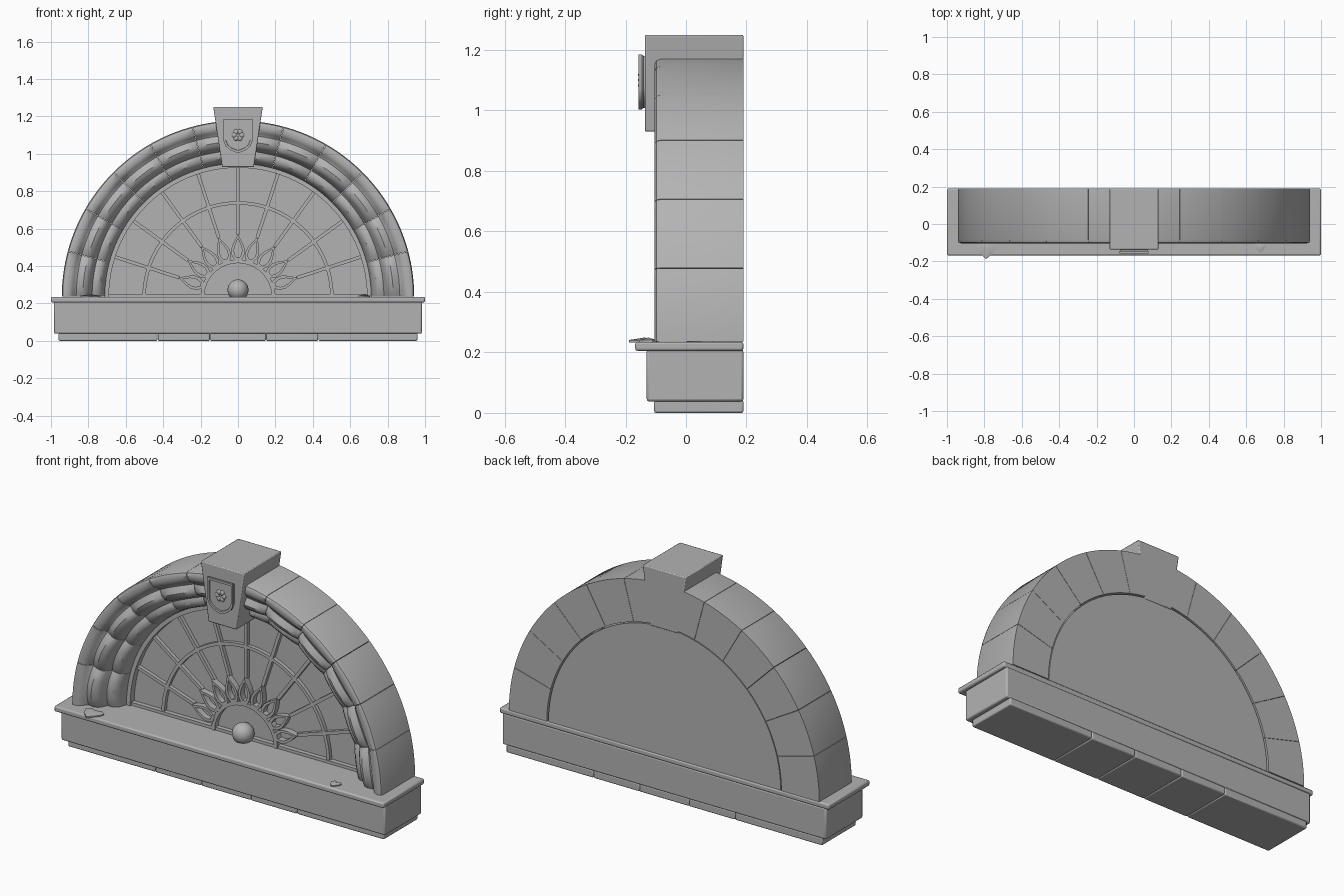
import bpy, bmesh, math
from math import sin, cos, pi, radians

if "Cube" in bpy.data.objects:
    bpy.data.objects.remove(bpy.data.objects["Cube"])

CZ = 0.235          # springing height of the arch
BACK = 0.19
stone = bpy.data.materials.new("grey stone")
stone.diffuse_color = (0.45, 0.45, 0.45, 1)
stone.use_nodes = True
stone.node_tree.nodes["Principled BSDF"].inputs["Base Color"].default_value = stone.diffuse_color


def finish(name, bm, bevel=0.0, smooth=True, segs=2):
    bmesh.ops.recalc_face_normals(bm, faces=bm.faces)
    me = bpy.data.meshes.new(name)
    bm.to_mesh(me)
    bm.free()
    ob = bpy.data.objects.new(name, me)
    bpy.context.collection.objects.link(ob)
    me.materials.append(stone)
    if bevel:
        m = ob.modifiers.new("bevel", 'BEVEL')
        m.width, m.segments, m.limit_method = bevel, segs, 'ANGLE'
    if smooth:
        bpy.ops.object.select_all(action='DESELECT')
        ob.select_set(True)
        bpy.context.view_layer.objects.active = ob
        bpy.ops.object.shade_smooth_by_angle(angle=radians(35))
    return ob


def prism(bm, pts, y0, y1):
    """Extrude an x-z outline from y0 to y1."""
    a = [bm.verts.new((x, y0, z)) for x, z in pts]
    b = [bm.verts.new((x, y1, z)) for x, z in pts]
    bm.faces.new(a)
    bm.faces.new(b[::-1])
    for i in range(len(pts)):
        j = (i + 1) % len(pts)
        bm.faces.new((a[i], b[i], b[j], a[j]))


def box(name, x0, x1, y0, y1, z0, z1, bevel):
    bm = bmesh.new()
    prism(bm, [(x0, z0), (x1, z0), (x1, z1), (x0, z1)], y0, y1)
    return finish(name, bm, bevel)


def polar(r, a):
    return (r * cos(a), CZ + r * sin(a))


def arc_bar(bm, r0, r1, y0, y1, a0=0.0, a1=pi, n=48):
    """Curved bar with a rectangular section."""
    rings = []
    for i in range(n + 1):
        a = a0 + (a1 - a0) * i / n
        ring = []
        for r, y in ((r0, y0), (r1, y0), (r1, y1), (r0, y1)):
            x, z = polar(r, a)
            ring.append(bm.verts.new((x, y, z)))
        rings.append(ring)
    for p, q in zip(rings, rings[1:]):
        for k in range(4):
            l = (k + 1) % 4
            bm.faces.new((p[k], p[l], q[l], q[k]))
    bm.faces.new(rings[0])
    bm.faces.new(rings[-1][::-1])


# Sill: plinth blocks, body and projecting ledge
joints = [-0.96, -0.43, -0.15, 0.15, 0.43, 0.96]
for i, (a, b) in enumerate(zip(joints, joints[1:])):
    box(f"plinth_block_{i}", a + 0.001, b - 0.001, -0.105, BACK, 0.0, 0.042, 0.006)
box("sill_body", -0.983, 0.983, -0.13, BACK, 0.038, 0.21, 0.008)
box("sill_ledge", -1.0, 1.0, -0.168, BACK, 0.205, CZ, 0.008)

# Arch stones: moulded radial section (radius, y, pillow amount)
section = [(0.942, BACK, 0), (0.942, -0.085, 0), (0.937, -0.098, 0), (0.925, -0.104, 0),
           (0.90, -0.098, .004), (0.885, -0.085, .010), (0.875, -0.068, .016), (0.865, -0.060, .020),
           (0.85, -0.062, .026), (0.83, -0.066, .030), (0.81, -0.058, .030), (0.795, -0.042, .026),
           (0.787, -0.022, .020), (0.78, -0.012, .018), (0.765, -0.014, .020), (0.745, -0.010, .020),
           (0.728, 0.004, .016), (0.718, 0.024, .008), (0.712, 0.05, 0), (0.712, BACK, 0)]
STEP, SEG = radians(15), 8
for k in range(12):
    bm = bmesh.new()
    rings = []
    for i in range(SEG + 1):
        t = i / SEG
        a = k * STEP + 0.001 + (STEP - 0.002) * t
        puff = sin(pi * t) ** 0.7 if 0 < t < 1 else 0
        ring = []
        for r, y, p in section:
            x, z = polar(r, a)
            ring.append(bm.verts.new((x, y - p * puff, z)))
        rings.append(ring)
    n = len(section)
    for p, q in zip(rings, rings[1:]):
        for j in range(n):
            l = (j + 1) % n
            bm.faces.new((p[j], p[l], q[l], q[j]))
    bm.faces.new(rings[0])
    bm.faces.new(rings[-1][::-1])
    finish(f"arch_stone_{k}", bm)

# Window pane
bm = bmesh.new()
prism(bm, [polar(0.705, pi * i / 64) for i in range(65)], 0.085, BACK - 0.004)
finish("window_pane", bm)

# Glazing bars: rings, base rail and spokes
bm = bmesh.new()
arc_bar(bm, 0.69, 0.715, 0.05, 0.09)
arc_bar(bm, 0.493, 0.511, 0.065, 0.09)
arc_bar(bm, 0.18, 0.2, 0.055, 0.09, n=32)
prism(bm, [(-0.71, CZ - .002), (0.71, CZ - .002), (0.71, CZ + 0.016), (-0.71, CZ + 0.016)], 0.06, 0.09)
W = 0.009
for k in range(1, 10):
    a = pi * k / 10
    dx, dz = -sin(a) * W, cos(a) * W
    (x0, z0), (x1, z1) = polar(0.33, a), polar(0.70, a)
    prism(bm, [(x0 - dx, z0 - dz), (x1 - dx, z1 - dz), (x1 + dx, z1 + dz), (x0 + dx, z0 + dz)], 0.065, 0.09)
finish("glazing_bars", bm)

# Petal frames around the hub
bm = bmesh.new()
outline = [(0.195, 0.018), (0.225, 0.034), (0.255, 0.036), (0.285, 0.026), (0.335, 0.0)]
outline += [(r, -w) for r, w in outline[-2::-1]]
for k in range(1, 10):
    a = pi * k / 10
    rings = []
    for r, w in outline:
        for s in (1.0, 0.58):
            rr = 0.255 + (r - 0.255) * (0.72 if s < 1 else 1)
            x, z = rr * cos(a) - w * s * sin(a), CZ + rr * sin(a) + w * s * cos(a)
            rings.append((bm.verts.new((x, 0.052, z)), bm.verts.new((x, 0.09, z))))
    n = len(outline)
    for i in range(n):
        j = (i + 1) % n
        o, p, o2, p2 = rings[2 * i], rings[2 * i + 1], rings[2 * j], rings[2 * j + 1]
        bm.faces.new((o[0], o2[0], p2[0], p[0]))
        bm.faces.new((o[0], o[1], o2[1], o2[0]))
        bm.faces.new((p[0], p2[0], p2[1], p[1]))
finish("petal_frames", bm)

# Round boss at the hub
bm = bmesh.new()
bmesh.ops.create_uvsphere(bm, u_segments=24, v_segments=16, radius=0.056)
bmesh.ops.translate(bm, verts=bm.verts, vec=(0, 0.045, 0.272))
finish("hub_boss", bm)

# Keystone
bm = bmesh.new()
prism(bm, [(-0.085, 0.93), (0.085, 0.93), (0.132, 1.25), (-0.132, 1.25)], -0.136, BACK)
finish("keystone", bm, 0.005)

# Shield plate, raised rim and small rosette on the keystone
half = [(0.078, 1.185), (0.078, 1.07), (0.066, 1.04), (0.04, 1.018)]
shield = half + [(0.0, 1.003)] + [(-x, z) for x, z in half[::-1]]


def scaled(s):
    return [(x * s, 1.1 + (z - 1.1) * s) for x, z in shield]


bm = bmesh.new()
prism(bm, scaled(0.94), -0.15, -0.13)
finish("shield_plate", bm)
bm = bmesh.new()
loops = [[bm.verts.new((x, y, z)) for x, z in scaled(s)]
         for s, y in ((0.94, -0.14), (1, -0.146), (1, -0.157), (0.86, -0.157), (0.84, -0.148))]
for p, q in zip(loops, loops[1:]):
    for i in range(len(p)):
        j = (i + 1) % len(p)
        bm.faces.new((p[i], p[j], q[j], q[i]))
finish("shield_rim", bm)
bm = bmesh.new()
for k in range(6):
    a = k * pi / 3
    res = bmesh.ops.create_uvsphere(bm, u_segments=10, v_segments=6, radius=0.014)
    bmesh.ops.scale(bm, verts=res['verts'], vec=(1, 0.6, 1))
    bmesh.ops.translate(bm, verts=res['verts'], vec=(0.02 * cos(a), -0.15, 1.1 + 0.02 * sin(a)))
finish("shield_rosette", bm)


# Fallen leaves resting on the ledge
def leaf(name, cx, cy, sx, sy):
    pts = [(0, -1), (0.45, -0.55), (0.9, 0), (1, 0.5), (0.55, 0.9), (0, 0.7), (-0.6, 0.95), (-1, 0.45), (-0.75, -0.15), (-0.4, -0.6)]
    bm = bmesh.new()
    low = [bm.verts.new((cx + x * sx, cy + y * sy, CZ - 0.002)) for x, y in pts]
    top = [bm.verts.new((cx + x * sx, cy + y * sy, CZ + 0.006)) for x, y in pts]
    peak = bm.verts.new((cx, cy, CZ + 0.014))
    bm.faces.new(low[::-1])
    for i in range(len(pts)):
        j = (i + 1) % len(pts)
        bm.faces.new((low[i], low[j], top[j], top[i]))
        bm.faces.new((top[i], top[j], peak))
    finish(name, bm)


leaf("large_leaf", -0.79, -0.138, 0.055, 0.05)
leaf("small_leaf", 0.675, -0.125, 0.03, 0.03)
